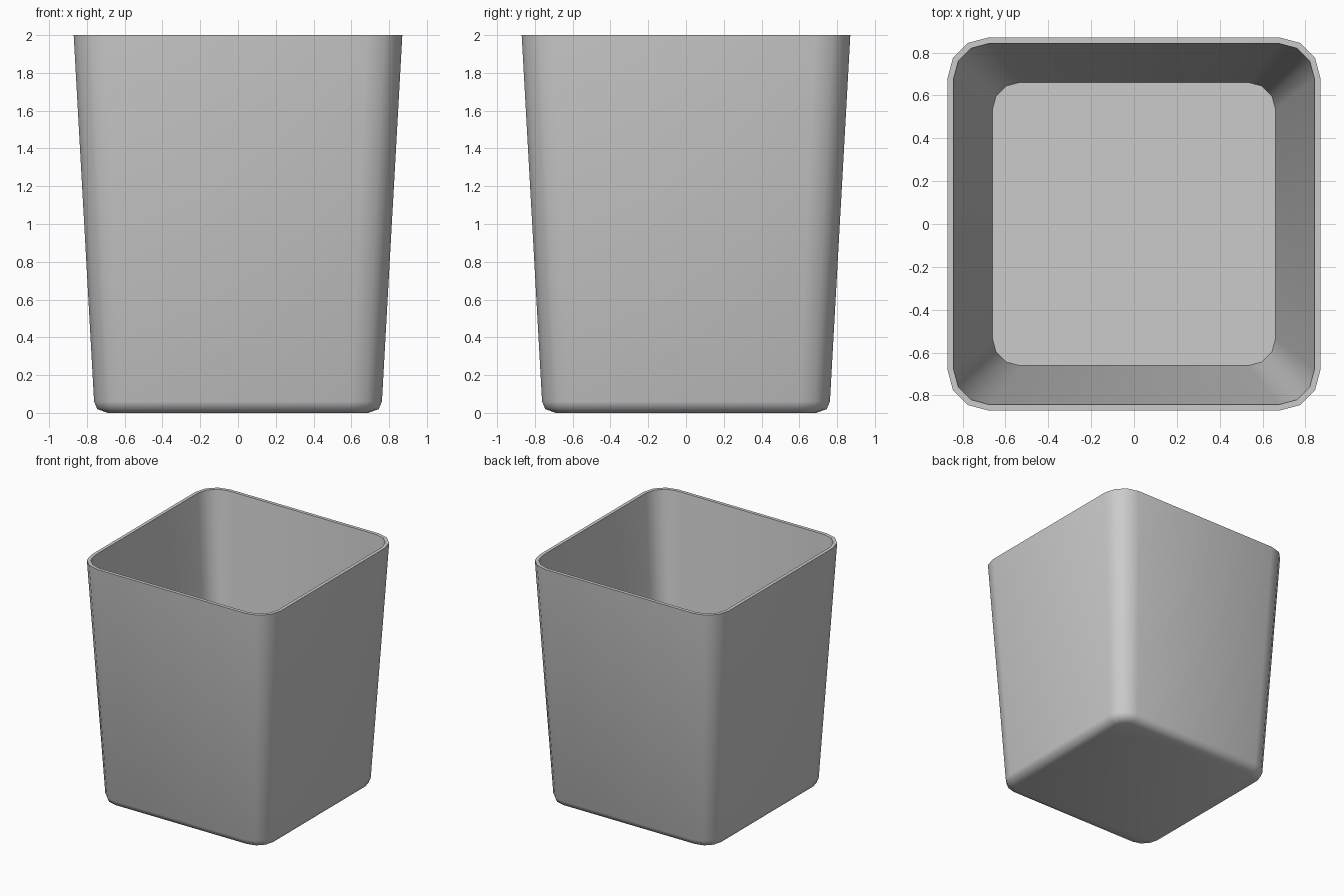
import bpy
import bmesh
import math

cube = bpy.data.objects.get("Cube")
if cube:
    bpy.data.objects.remove(cube, do_unlink=True)

grey = bpy.data.materials.new("plain grey")
grey.use_nodes = True
colour = (0.6, 0.6, 0.6, 1)
grey.diffuse_color = colour
grey.node_tree.nodes["Principled BSDF"].inputs["Base Color"].default_value = colour


def rounded_square(bm, half, radius, z, steps=3):
    """Ring of vertices for a square with rounded corners."""
    ring = []
    for corner in range(4):
        mid = math.radians(45 + 90 * corner)
        reach = (half - radius) * math.sqrt(2)
        for i in range(steps + 1):
            a = math.radians(90 * (corner + i / steps))
            ring.append(bm.verts.new((reach * math.cos(mid) + radius * math.cos(a),
                                      reach * math.sin(mid) + radius * math.sin(a), z)))
    return ring


# Tapered container: outside from base to rim, then inside down to the floor
sections = [(0.69, 0.09, 0), (0.745, 0.14, 0.02), (0.762, 0.16, 0.06),
            (0.87, 0.19, 2), (0.842, 0.165, 2), (0.66, 0.125, 0.08)]
bm = bmesh.new()
rings = [rounded_square(bm, *s) for s in sections]
for low, high in zip(rings, rings[1:]):
    for i in range(len(low)):
        j = (i + 1) % len(low)
        bm.faces.new((low[i], low[j], high[j], high[i]))
bm.faces.new(rings[0][::-1])  # underside
bm.faces.new(rings[-1])       # inner floor
bmesh.ops.recalc_face_normals(bm, faces=bm.faces)

mesh = bpy.data.meshes.new("square_container")
bm.to_mesh(mesh)
bm.free()
mesh.materials.append(grey)
container = bpy.data.objects.new("square_container", mesh)
bpy.context.collection.objects.link(container)

# Smooth walls and base, crisp rim and floor edge
bpy.context.view_layer.objects.active = container
container.select_set(True)
bpy.ops.object.shade_smooth_by_angle(angle=math.radians(60))
